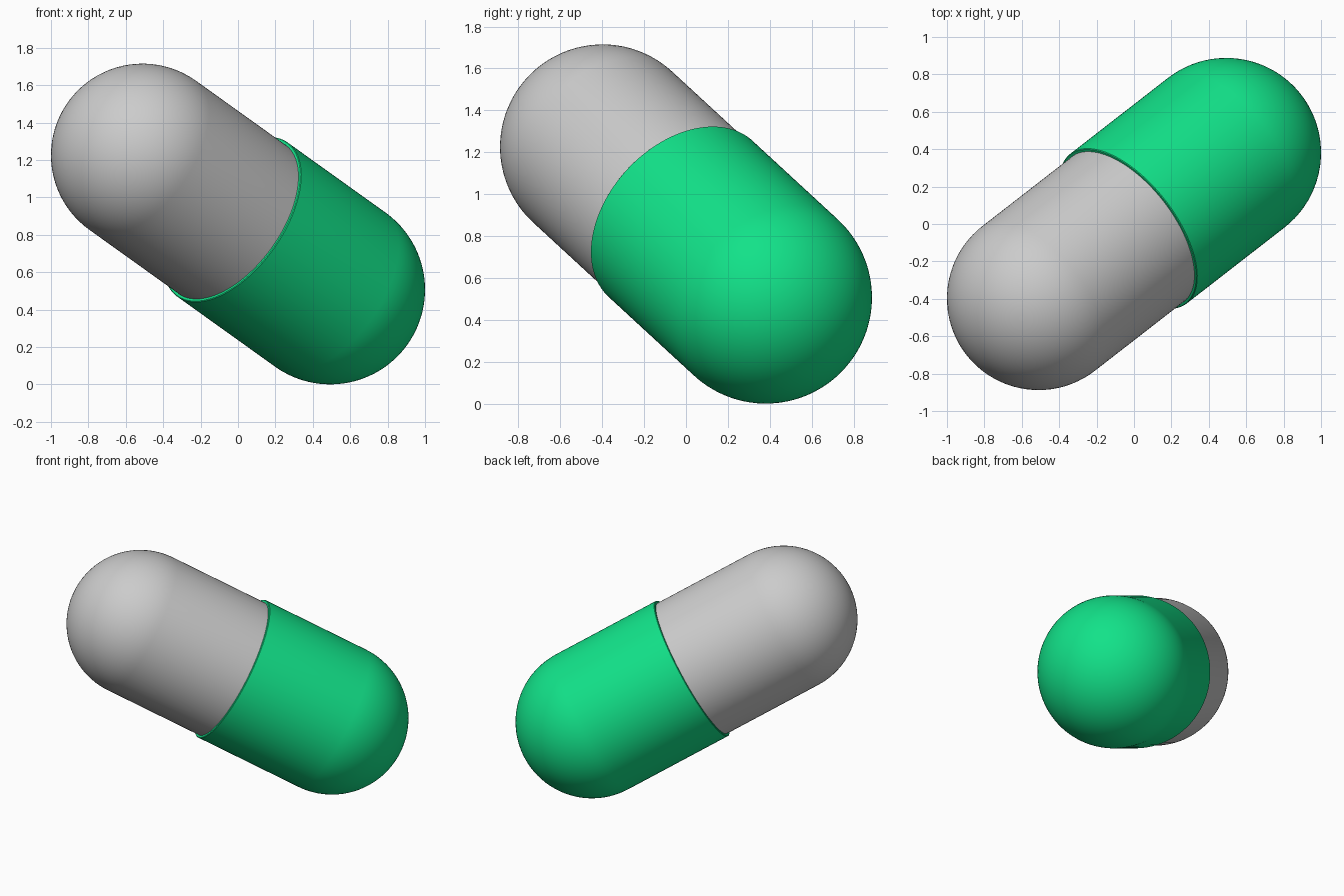
import bpy, math
from mathutils import Vector

if "Cube" in bpy.data.objects:
    bpy.data.objects.remove(bpy.data.objects["Cube"])

GREEN_END = Vector((0.493, 0.381, 0.507))   # dome centres
GREY_END = Vector((-0.51, -0.398, 1.225))
MID = (GREEN_END + GREY_END) / 2
AXIS = (GREEN_END - GREY_END).normalized()
HALF = (GREEN_END - GREY_END).length / 2
SEAM = 0.035                                # seam shift towards the grey end
SIDES, RINGS = 96, 24


def capsule_half(name, centre, direction, radius, rim):
    """Revolve a dome-and-tube profile; rim is a list of (radius, distance from dome centre)."""
    arc = [(radius * math.sin(a), -radius * math.cos(a))
           for a in (math.pi / 2 * i / RINGS for i in range(1, RINGS + 1))]
    profile = arc + rim
    verts = [(0, 0, -radius)]
    for r, z in profile:
        for s in range(SIDES):
            a = 2 * math.pi * s / SIDES
            verts.append((r * math.cos(a), r * math.sin(a), z))
    faces = []
    for s in range(SIDES):
        n = (s + 1) % SIDES
        faces.append((0, 1 + n, 1 + s))
        for k in range(len(profile) - 1):
            a, b = 1 + k * SIDES, 1 + (k + 1) * SIDES
            faces.append((a + s, a + n, b + n, b + s))
    mesh = bpy.data.meshes.new(name)
    mesh.from_pydata(verts, [], faces)
    obj = bpy.data.objects.new(name, mesh)
    bpy.context.collection.objects.link(obj)
    obj.location = centre
    obj.rotation_euler = direction.to_track_quat('Z', 'Y').to_euler()
    bpy.ops.object.select_all(action='DESELECT')
    obj.select_set(True)
    bpy.context.view_layer.objects.active = obj
    bpy.ops.object.shade_smooth_by_angle(angle=math.radians(40))
    return obj


# Grey inner half, its tube tucked just inside the green cap
capsule_half("grey_body", GREY_END, AXIS, 0.49, [(0.49, HALF - SEAM + 0.03)])

# Green outer cap with a thin lip closing onto the grey tube
length = HALF + SEAM
cap = capsule_half("green_cap", GREEN_END, -AXIS, 0.507,
                   [(0.507, length - 0.004), (0.503, length), (0.489, length)])
green = bpy.data.materials.new("green")
green.diffuse_color = (0.006, 0.76, 0.25, 1)
green.use_nodes = True
green.node_tree.nodes["Principled BSDF"].inputs["Base Color"].default_value = green.diffuse_color
cap.data.materials.append(green)
